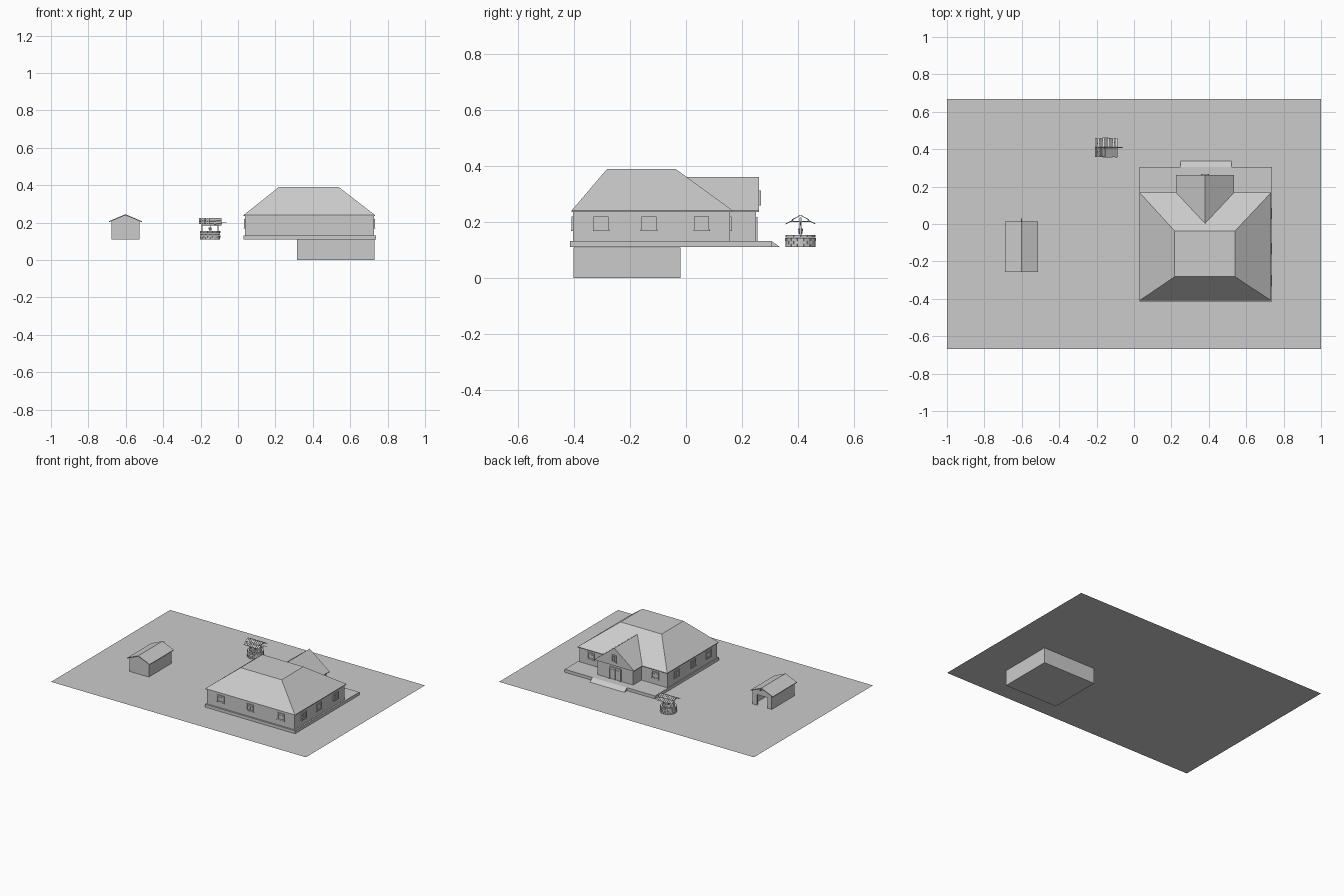
import bpy, bmesh, math, random
from mathutils import Matrix, Vector

if "Cube" in bpy.data.objects:
    bpy.data.objects.remove(bpy.data.objects["Cube"])

random.seed(4)
mat = bpy.data.materials.new("plain_grey")
mat.diffuse_color = (0.6, 0.6, 0.6, 1)
mat.use_nodes = True
mat.node_tree.nodes["Principled BSDF"].inputs["Base Color"].default_value = mat.diffuse_color
G = 0.11  # ground level


def finish(name, bm, fix=True):
    if fix:
        bmesh.ops.recalc_face_normals(bm, faces=bm.faces)
    me = bpy.data.meshes.new(name)
    bm.to_mesh(me)
    bm.free()
    me.materials.append(mat)
    ob = bpy.data.objects.new(name, me)
    bpy.context.collection.objects.link(ob)
    return ob


def add_box(bm, x0, x1, y0, y1, z0, z1, m=None):
    t = Matrix.Translation(((x0 + x1) / 2, (y0 + y1) / 2, (z0 + z1) / 2))
    t = t @ Matrix.Diagonal((x1 - x0, y1 - y0, z1 - z0, 1))
    bmesh.ops.create_cube(bm, size=1, matrix=(m @ t) if m else t)


def boxes(name, items, m=None):
    bm = bmesh.new()
    for b in items:
        add_box(bm, *b, m)
    return finish(name, bm)


def prism(name, profile, axis, a, b):
    """Extrude a closed profile along x (profile = y,z) or y (profile = x,z)."""
    bm = bmesh.new()
    place = (lambda p, t: (t, p[0], p[1])) if axis == "x" else (lambda p, t: (p[0], t, p[1]))
    f = bm.faces.new([bm.verts.new(place(p, a)) for p in profile])
    r = bmesh.ops.extrude_face_region(bm, geom=[f])
    d = Vector((b - a, 0, 0)) if axis == "x" else Vector((0, b - a, 0))
    bmesh.ops.translate(bm, vec=d, verts=[v for v in r["geom"] if isinstance(v, bmesh.types.BMVert)])
    return finish(name, bm)


def rod(bm, p, q, r0, r1=None, n=8):
    p, q = Vector(p), Vector(q)
    d = q - p
    m = Matrix.Translation((p + q) / 2) @ d.to_track_quat("Z", "Y").to_matrix().to_4x4()
    bmesh.ops.create_cone(bm, cap_ends=True, segments=n, radius1=r0,
                          radius2=r0 if r1 is None else r1, depth=d.length, matrix=m)


def window(name, x, y, z, angle, w=0.054, h=0.048):
    """Framed window; its local +y points out of the wall."""
    m = Matrix.Translation((x, y, z)) @ Matrix.Rotation(angle, 4, "Z")
    a, b, t, o = w / 2, h / 2, 0.006, 0.006
    boxes(name, [(-a, a, -0.002, 0.001, -b, b),
                 (-a, -a + t, 0, o, -b, b), (a - t, a, 0, o, -b, b),
                 (-a, a, 0, o, b - t, b), (-a, a, 0, o, -b, -b + t),
                 (-0.002, 0.002, 0, o * 0.7, -b, b), (-a, a, 0, o * 0.7, b * 0.3, b * 0.3 + 0.003),
                 (-a - 0.003, a + 0.003, 0, o + 0.001, -b - 0.004, -b)], m)


# ground sheet and cellar below it
bm = bmesh.new()
bmesh.ops.create_grid(bm, x_segments=1, y_segments=1, size=1,
                      matrix=Matrix.Translation((0, 0, G)) @ Matrix.Diagonal((1, 0.667, 1, 1)))
finish("ground_sheet", bm, False)
boxes("cellar", [(0.315, 0.73, -0.402, -0.02, 0, G - 0.001)])

# house base, ramp and walls
boxes("house_platform", [(0.03, 0.738, -0.414, 0.305, G, 0.131)])
prism("entrance_ramp", [(0.305, G), (0.305, 0.131), (0.312, 0.127), (0.336, G)], "x", 0.249, 0.52)
boxes("house_walls", [(0.037, 0.727, -0.403, 0.157, 0.131, 0.237)])
boxes("porch_walls", [(0.24, 0.52, 0.15, 0.25, 0.131, 0.24)])

# main hipped roof with flat top
bm = bmesh.new()
rings = []
for x0, x1, y0, y1, z in ((0.03, 0.733, -0.409, 0.168, 0.235),
                          (0.03, 0.733, -0.409, 0.168, 0.24),
                          (0.217, 0.54, -0.282, -0.037, 0.389)):
    rings.append([bm.verts.new(c) for c in ((x0, y0, z), (x1, y0, z), (x1, y1, z), (x0, y1, z))])
for lo, hi in zip(rings, rings[1:]):
    for i in range(4):
        j = (i + 1) % 4
        bm.faces.new((lo[i], lo[j], hi[j], hi[i]))
bm.faces.new(rings[0][::-1])
bm.faces.new(rings[-1])
finish("main_roof", bm)

# porch gable roof, runs into the main roof
prism("porch_roof", [(0.225, 0.235), (0.225, 0.24), (0.38, 0.36), (0.535, 0.24), (0.535, 0.235)],
      "y", 0.004, 0.261)

# windows on all sides
ZW = 0.196
for i, y in enumerate((-0.303, -0.132, 0.056)):
    window(f"right_window_{i}", 0.727, y, ZW, -math.pi / 2)
    window(f"left_window_{i}", 0.037, y, ZW, math.pi / 2)
for i, x in enumerate((0.148, 0.378, 0.62)):
    window(f"front_window_{i}", x, -0.403, ZW, math.pi)
for i, x in enumerate((0.13, 0.635)):
    window(f"back_window_{i}", x, 0.157, ZW, 0)
window("attic_window", 0.38, 0.261, 0.287, 0, 0.036, 0.05)

# porch double door
boxes("porch_door", [(0.333, 0.34, 0.25, 0.256, 0.131, 0.215), (0.42, 0.427, 0.25, 0.256, 0.131, 0.215),
                     (0.333, 0.427, 0.25, 0.256, 0.21, 0.218), (0.378, 0.382, 0.25, 0.254, 0.131, 0.212),
                     (0.345, 0.375, 0.25, 0.253, 0.14, 0.2), (0.385, 0.415, 0.25, 0.253, 0.14, 0.2)])

# shed: open doorway at the back
X0, X1, Y0, Y1, ZE = -0.677, -0.527, -0.247, 0.006, 0.21
XM, T = (X0 + X1) / 2, 0.008
boxes("shed_side_walls", [(X0, X0 + T, Y0, Y1, G, ZE), (X1 - T, X1, Y0, Y1, G, ZE)])
prism("shed_front_wall", [(X0, G), (X1, G), (X1, ZE), (XM, 0.24), (X0, ZE)], "y", Y0, Y0 + T)
D = 0.04
prism("shed_back_wall", [(X0, G), (XM - D, G), (XM - D, 0.185), (XM + D, 0.185), (XM + D, G),
                         (X1, G), (X1, ZE), (XM, 0.24), (X0, ZE)], "y", Y1 - T, Y1)
prism("shed_roof", [(-0.69, 0.202), (-0.69, 0.207), (XM, 0.245), (-0.514, 0.207),
                    (-0.514, 0.202), (XM, 0.239)], "y", -0.257, 0.014)
boxes("shed_ridge_beam", [(XM - 0.003, XM + 0.003, -0.24, 0.03, 0.23, 0.236)])

# well ring: courses of stones
CX, CY = -0.149, 0.409
bm = bmesh.new()
N, R = 14, 0.047
for row in range(4):
    for k in range(N):
        m = (Matrix.Translation((CX, CY, G + row * 0.0112)) @
             Matrix.Rotation((k + 0.5 * (row % 2)) * math.tau / N, 4, "Z"))
        r = R + random.uniform(-0.001, 0.001)
        add_box(bm, r - 0.007, r + 0.006, -0.0112, 0.0112, 0, 0.0105, m)
finish("well_stones", bm)
bm = bmesh.new()
rod(bm, (CX, CY, G), (CX, CY, G + 0.01), 0.042, n=14)
finish("well_water", bm)

# well frame, axle, crank and bucket
bm = bmesh.new()
for s in (-1, 1):
    x = CX + s * 0.043
    add_box(bm, x - 0.003, x + 0.003, CY - 0.003, CY + 0.003, 0.15, 0.216)
    add_box(bm, x - 0.002, x + 0.002, CY - 0.034, CY + 0.034, 0.199, 0.203)
finish("well_posts", bm)
bm = bmesh.new()
rod(bm, (CX - 0.047, CY, 0.188), (CX + 0.062, CY, 0.188), 0.003)
rod(bm, (CX + 0.062, CY, 0.19), (CX + 0.062, CY, 0.2), 0.0015)
rod(bm, (CX + 0.06, CY, 0.2), (CX + 0.088, CY, 0.2), 0.0015)
finish("well_crank", bm)
bm = bmesh.new()
rod(bm, (CX, CY, 0.157), (CX, CY, 0.174), 0.006, 0.009, 10)
rod(bm, (CX, CY, 0.174), (CX, CY, 0.188), 0.001, n=5)
for s in (-1, 1):
    rod(bm, (CX, CY + s * 0.008, 0.174), (CX, CY, 0.182), 0.0008, n=5)
finish("well_bucket", bm)

# well roof: uneven planks down both slopes
bm = bmesh.new()
for s in (0, 1):
    for row in range(2):
        for k in range(9):
            x = -0.06 + k * 0.0135
            m = (Matrix.Translation((CX, CY, 0.223)) @ Matrix.Rotation(s * math.pi, 4, "Z") @
                 Matrix.Rotation(-0.48, 4, "X"))
            e = random.uniform(-0.004, 0.002)
            z = -0.004 + 0.003 * (1 - row)
            add_box(bm, x, x + 0.0115, row * 0.028 + 0.001, row * 0.028 + 0.032 + e, z, z + 0.003, m)
finish("well_roof_planks", bm)
